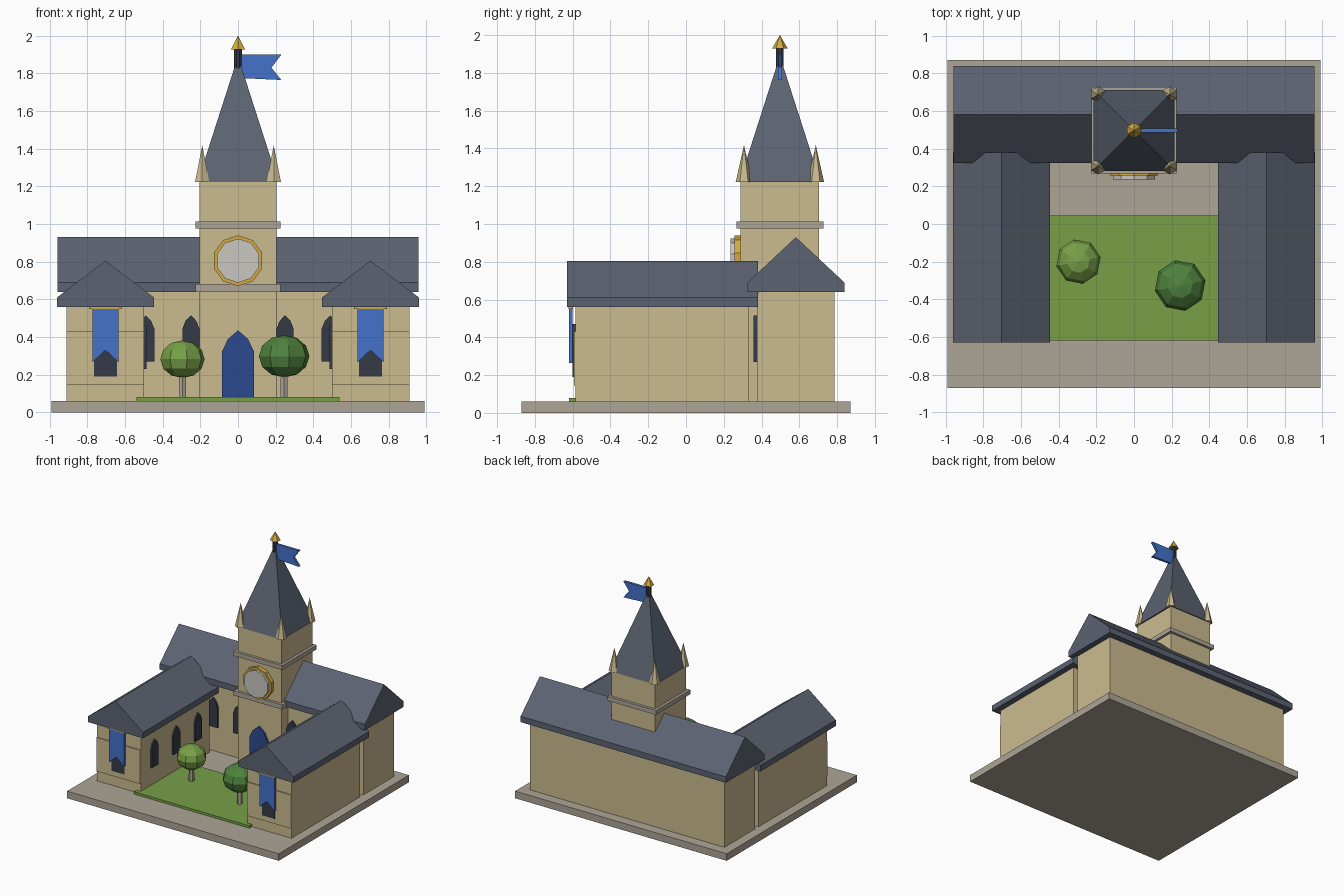
import bpy, bmesh, math
from mathutils import Matrix

if "Cube" in bpy.data.objects:
    bpy.data.objects.remove(bpy.data.objects["Cube"], do_unlink=True)


def material(name, *rgb):
    lin = [((c / 255 + 0.055) / 1.055) ** 2.4 for c in rgb] + [1.0]
    m = bpy.data.materials.new(name)
    m.use_nodes = True
    m.diffuse_color = lin
    m.node_tree.nodes["Principled BSDF"].inputs["Base Color"].default_value = lin
    return m


SAND = material("sandstone", 203, 187, 143)
STONE = material("grey stone", 174, 166, 151)
SLATE = material("slate", 92, 99, 113)
DARK = material("dark glass", 52, 58, 71)
BLUE = material("banner blue", 68, 115, 202)
DOOR = material("door blue", 43, 75, 142)
GOLD = material("gold", 212, 170, 65)
GRASS = material("grass green", 120, 160, 71)
LEAF = material("dark leaf", 79, 130, 62)
FACE = material("pale dial", 202, 199, 192)


def finish(name, bm, mat):
    bmesh.ops.recalc_face_normals(bm, faces=bm.faces)
    mesh = bpy.data.meshes.new(name)
    bm.to_mesh(mesh)
    bm.free()
    mesh.materials.append(mat)
    ob = bpy.data.objects.new(name, mesh)
    bpy.context.scene.collection.objects.link(ob)
    return ob


def box(name, mat, x, y, z):
    """Box from three (low, high) ranges."""
    bm = bmesh.new()
    bmesh.ops.create_cube(bm, size=1)
    for v in bm.verts:
        v.co = [r[0] if c < 0 else r[1] for r, c in zip((x, y, z), v.co)]
    return finish(name, bm, mat)


def prism(name, mat, pts, axis, lo, hi):
    """Extrude an outline along x or y; pts are (other horizontal axis, z)."""
    bm = bmesh.new()
    place = lambda p, d: (d, p[0], p[1]) if axis == "x" else (p[0], d, p[1])
    face = bm.faces.new([bm.verts.new(place(p, lo)) for p in pts])
    ext = bmesh.ops.extrude_face_region(bm, geom=[face])
    for g in ext["geom"]:
        if isinstance(g, bmesh.types.BMVert):
            g.co[0 if axis == "x" else 1] = hi
    return finish(name, bm, mat)


def cone(name, mat, loc, r1, r2, z0, z1, sides, turn=0.0):
    bm = bmesh.new()
    bmesh.ops.create_cone(bm, cap_ends=True, segments=sides, radius1=r1, radius2=r2,
                          depth=z1 - z0, matrix=Matrix.Rotation(turn, 4, "Z"))
    bmesh.ops.remove_doubles(bm, verts=bm.verts, dist=0.0001)
    ob = finish(name, bm, mat)
    ob.location = (loc[0], loc[1], (z0 + z1) / 2)
    return ob


def gable(name, mid, half, eave, ridge, axis, lo, hi):
    pts = [(mid - half, eave), (mid + half, eave), (mid + half, eave + 0.05),
           (mid, ridge), (mid - half, eave + 0.05)]
    return prism(name, SLATE, pts, axis, lo, hi)


def arch(name, mat, mid, half, z0, z1, axis, lo, hi):
    shape = [(-1, 0), (1, 0), (1, 0.7), (0.62, 0.88), (0, 1), (-0.62, 0.88), (-1, 0.7)]
    pts = [(mid + half * u, z0 + (z1 - z0) * v) for u, v in shape]
    return prism(name, mat, pts, axis, lo, hi)


def disc(name, mat, r, z, lo, hi, sides=10):
    pts = [(r * math.sin(i * math.tau / sides), z + r * math.cos(i * math.tau / sides))
           for i in range(sides)]
    return prism(name, mat, pts, "y", lo, hi)


# Ground
box("base_slab", STONE, (-0.99, 0.99), (-0.87, 0.87), (0, 0.06))
box("lawn", GRASS, (-0.54, 0.54), (-0.62, 0.045), (0.055, 0.08))

# Rear hall
box("hall_walls", SAND, (-0.91, 0.91), (0.375, 0.785), (0.06, 0.65))
gable("hall_roof", 0.582, 0.257, 0.64, 0.93, "x", -0.96, 0.96)

# Side wings with windows and banners
for side, s in (("left", 1), ("right", -1)):
    span = lambda a, b: tuple(sorted((s * a, s * b)))
    mid = s * 0.704
    box(side + "_wing_walls", SAND, span(0.5, 0.91), (-0.585, 0.33), (0.06, 0.57))
    box(side + "_wing_front_panel", SAND, span(0.5, 0.91), (-0.594, -0.58), (0.145, 0.43))
    gable(side + "_wing_roof", mid, 0.257, 0.56, 0.805, "y", -0.63, 0.38)
    arch(side + "_wing_front_window", DARK, mid, 0.06, 0.19, 0.47, "y", -0.6, -0.58)
    for i in range(3):
        arch(f"{side}_wing_window_{i + 1}", DARK, -0.41 + 0.29 * i, 0.045, 0.23, 0.46,
             "x", *span(0.487, 0.51))
    for i, x in enumerate((0.25, 0.49)):
        arch(f"{side}_hall_window_{i + 1}", DARK, s * x, 0.046, 0.27, 0.515, "y", 0.357, 0.385)
    banner = [(-0.07, 0.555), (-0.07, 0.265), (0, 0.33), (0.07, 0.265), (0.07, 0.555)]
    prism(side + "_banner", BLUE, [(mid + u, z) for u, z in banner], "y", -0.62, -0.6)
    box(side + "_banner_rod", GOLD, (mid - 0.087, mid + 0.087), (-0.622, -0.598), (0.549, 0.566))

# Tower
TY = 0.497
box("tower_walls", SAND, (-0.204, 0.204), (TY - 0.208, TY + 0.208), (0.06, 1.225))
for name, z0, z1 in (("lower_cornice", 0.64, 0.68), ("upper_cornice", 0.975, 1.012)):
    box(name, STONE, (-0.227, 0.227), (TY - 0.23, TY + 0.23), (z0, z1))
cone("spire", SLATE, (0, TY), 0.215 * math.sqrt(2), 0, 1.222, 1.89, 4, math.pi / 4)
for i, (a, b) in enumerate(((-1, -1), (1, -1), (1, 1), (-1, 1))):
    cone(f"pinnacle_{i + 1}", SAND, (0.19 * a, TY + 0.19 * b), 0.044, 0, 1.222, 1.418, 6)
arch("door", DOOR, 0, 0.085, 0.06, 0.435, "y", 0.272, 0.3)
disc("clock_rim", GOLD, 0.135, 0.805, 0.257, 0.3)
disc("clock_dial", FACE, 0.117, 0.805, 0.236, 0.27)

# Flag pole
cone("flag_pole", DARK, (0, TY), 0.022, 0.022, 1.78, 1.935, 8, math.pi / 8)
cone("pole_finial", GOLD, (0, TY), 0.042, 0, 1.928, 2.0, 6)
flag = [(0.015, 1.9), (0.015, 1.775), (0.23, 1.765), (0.178, 1.83), (0.23, 1.9)]
prism("flag", BLUE, flag, "y", TY - 0.011, TY + 0.011)

# Trees
for name, mat, x, y, r, z0, z1 in (("right_tree", GRASS, -0.295, -0.2, 0.12, 0.182, 0.382),
                                   ("left_tree", LEAF, 0.245, -0.327, 0.137, 0.185, 0.41)):
    cone(name + "_trunk", STONE, (x, y), 0.022, 0.02, 0.07, 0.24, 6)
    bm = bmesh.new()
    bmesh.ops.create_uvsphere(bm, u_segments=8, v_segments=6, radius=1)
    crown = finish(name + "_crown", bm, mat)
    crown.location = (x, y, (z0 + z1) / 2)
    crown.rotation_euler.z = 0.2
    crown.scale = (r, r, (z1 - z0) / 2)
